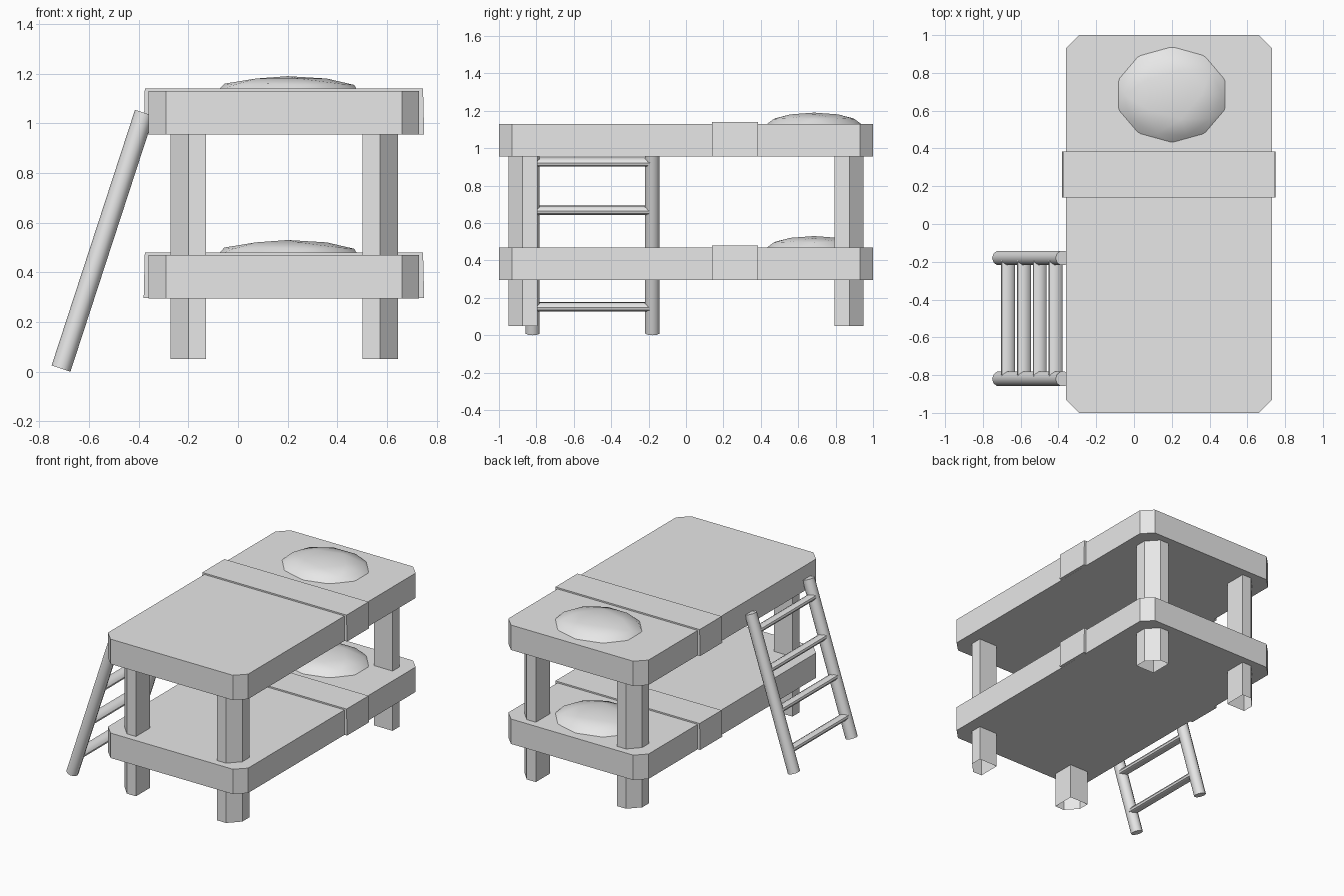
import bpy, bmesh, math
from mathutils import Matrix, Vector

if "Cube" in bpy.data.objects:
    bpy.data.objects.remove(bpy.data.objects["Cube"])

grey = bpy.data.materials.new("light grey")
grey.diffuse_color = (0.8, 0.8, 0.8, 1)
grey.use_nodes = True
grey.node_tree.nodes["Principled BSDF"].inputs["Base Color"].default_value = grey.diffuse_color


def finish(bm, name, smooth=None):
    bmesh.ops.recalc_face_normals(bm, faces=bm.faces)
    me = bpy.data.meshes.new(name)
    bm.to_mesh(me)
    bm.free()
    me.materials.append(grey)
    ob = bpy.data.objects.new(name, me)
    bpy.context.collection.objects.link(ob)
    if smooth:
        bpy.ops.object.select_all(action='DESELECT')
        ob.select_set(True)
        bpy.context.view_layer.objects.active = ob
        bpy.ops.object.shade_smooth_by_angle(angle=math.radians(smooth))
    return ob


def prism(name, outline, z0, z1, bottom=True, top_scale=1.0, cx=0):
    """Vertical prism over an xy outline; top may narrow in x about cx."""
    bm = bmesh.new()
    lo = [bm.verts.new((x, y, z0)) for x, y in outline]
    hi = [bm.verts.new((cx + (x - cx) * top_scale, y, z1)) for x, y in outline]
    n = len(outline)
    for i in range(n):
        j = (i + 1) % n
        bm.faces.new((lo[i], lo[j], hi[j], hi[i]))
    bm.faces.new(hi)
    if bottom:
        bm.faces.new(lo[::-1])
    return finish(bm, name)


def rod(name, a, b, r1, r2, sides):
    """Cylinder from a to b with an oval section."""
    a, b = Vector(a), Vector(b)
    d = b - a
    rot = d.to_track_quat('Z', 'Y').to_matrix().to_4x4()
    bm = bmesh.new()
    bmesh.ops.create_cone(bm, cap_ends=True, segments=sides, radius1=1, radius2=1, depth=d.length)
    bm.transform(Matrix.Translation((a + b) / 2) @ rot @ Matrix.Diagonal((r1, r2, 1, 1)))
    return finish(bm, name, 50)


X0, X1, C = -0.36, 0.73, 0.07
slab = [(X0 + C, -1), (X1 - C, -1), (X1, -1 + C), (X1, 1 - C),
        (X1 - C, 1), (X0 + C, 1), (X0, 1 - C), (X0, -1 + C)]
band = [(-0.38, 0.14), (0.75, 0.14), (0.75, 0.385), (-0.38, 0.385)]

# two identical beds: mattress, folded blanket band, pillow
for level, dz in (("lower", 0.0), ("upper", 0.66)):
    prism(level + "_mattress", slab, 0.295 + dz, 0.47 + dz)
    prism(level + "_blanket_band", band, 0.2955 + dz, 0.48 + dz, top_scale=0.992, cx=0.185)
    bm = bmesh.new()
    bmesh.ops.create_icosphere(bm, subdivisions=2, radius=1)
    bm.transform(Matrix.Translation((0.2, 0.685, 0.466 + dz)) @ Matrix.Diagonal((0.3, 0.256, 0.064, 1)))
    finish(bm, level + "_pillow", 40)

# legs with bevelled outer corners, hollow from below
for level, z0, z1 in (("lower", 0.05, 0.296), ("upper", 0.469, 0.956)):
    for sx, side in ((-1, "left"), (1, "right")):
        for sy, end in ((-1, "front"), (1, "back")):
            pts = [(0.315, 0.795), (0.458, 0.795), (0.458, 0.873), (0.386, 0.95), (0.315, 0.95)]
            prism(f"{level}_{end}_{side}_leg", [(0.187 + sx * x, sy * y) for x, y in pts],
                  z0, z1, bottom=False)

# leaning ladder
foot, head = Vector((-0.713, 0, 0.012)), Vector((-0.377, 0, 1.042))
for y, side in ((-0.82, "front"), (-0.18, "back")):
    off = Vector((0, y, 0))
    rod(side + "_ladder_rail", foot + off, head + off, 0.04, 0.04, 10)
tilt = math.atan2(head.x - foot.x, head.z - foot.z)
for i in range(4):
    z = 0.152 + i * 0.258
    p = foot.lerp(head, (z - foot.z) / (head.z - foot.z))
    bm = bmesh.new()
    bmesh.ops.create_cone(bm, cap_ends=True, segments=10, radius1=1, radius2=1, depth=0.62)
    bm.transform(Matrix.Translation((p.x, -0.5, p.z)) @ Matrix.Rotation(tilt, 4, 'Y')
                 @ Matrix.Diagonal((0.038, 1, 0.023, 1)) @ Matrix.Rotation(math.pi / 2, 4, 'X'))
    finish(bm, f"ladder_rung_{i + 1}", 50)
